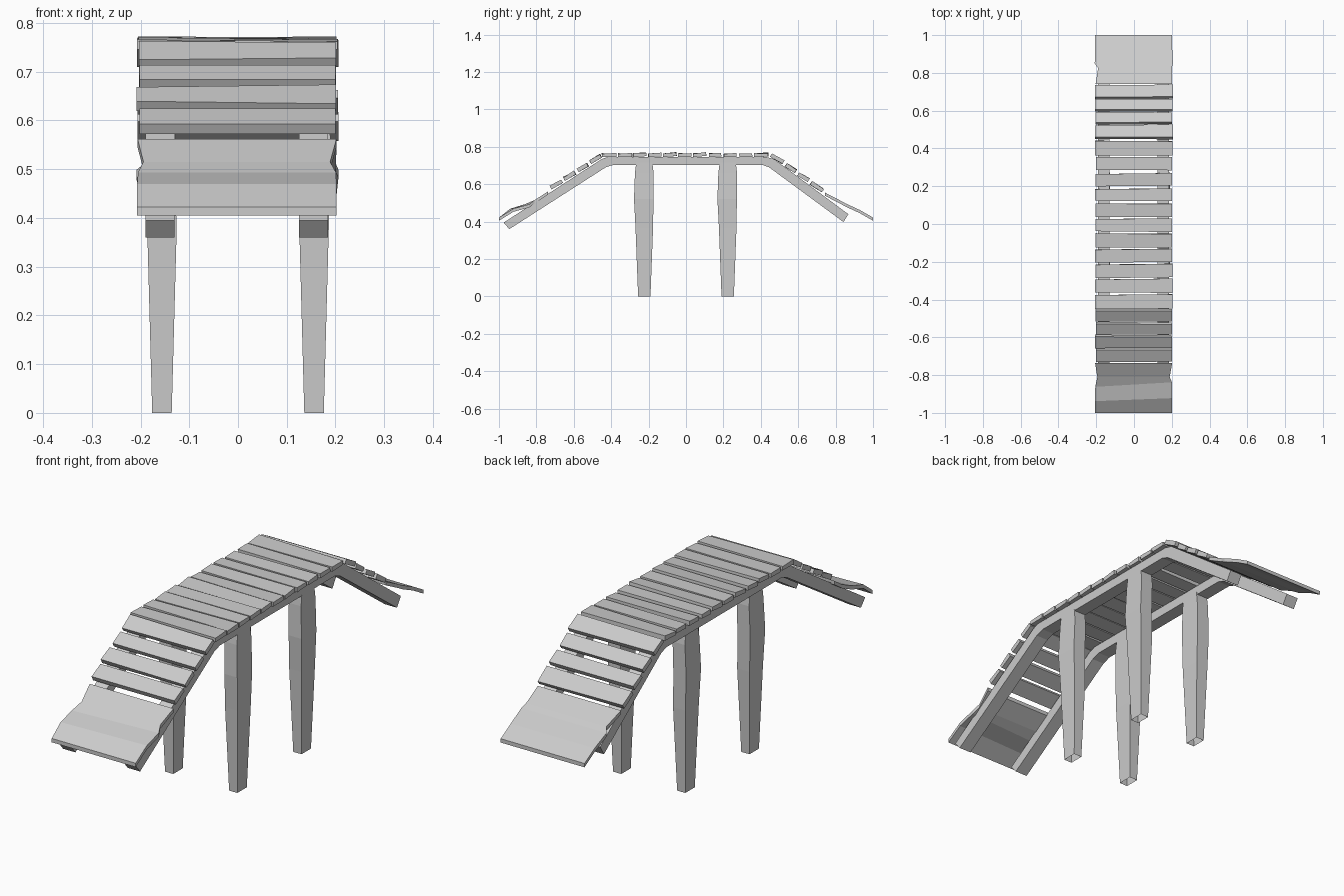
import bpy, bmesh, random

if "Cube" in bpy.data.objects:
    bpy.data.objects.remove(bpy.data.objects["Cube"])

random.seed(4)


def loft(name, rings, cap_start=True, cap_end=True):
    """Join equal-sized vertex rings into one flat-faced mesh."""
    bm = bmesh.new()
    vs = [[bm.verts.new(p) for p in r] for r in rings]
    n = len(rings[0])
    for a, b in zip(vs, vs[1:]):
        for i in range(n):
            j = (i + 1) % n
            bm.faces.new((a[i], a[j], b[j], b[i]))
    if cap_start:
        bm.faces.new(vs[0][::-1])
    if cap_end:
        bm.faces.new(vs[-1])
    bmesh.ops.recalc_face_normals(bm, faces=bm.faces)
    me = bpy.data.meshes.new(name)
    bm.to_mesh(me)
    bm.free()
    ob = bpy.data.objects.new(name, me)
    bpy.context.collection.objects.link(ob)
    return ob


# side rails: one bent profile (y, z), extruded across x
rail = [(-0.975, 0.395), (-0.945, 0.36), (-0.43, 0.69), (-0.39, 0.703),
        (0.41, 0.703), (0.445, 0.69), (0.842, 0.398), (0.868, 0.44),
        (0.47, 0.735), (0.43, 0.745), (-0.42, 0.745), (-0.45, 0.735)]
for side, x0, x1 in (("left", -0.19, -0.13), ("right", 0.125, 0.185)):
    loft(side + "_rail", [[(x, y, z) for y, z in rail] for x in (x0, x1)])

# legs: tapered, slightly crooked square posts, open at the foot
leg = [(0.0, 0.0, 0.0, 0.020, 0.033), (0.37, 0.0, 0.0, 0.030, 0.047),
       (0.52, 0.004, -0.003, 0.031, 0.052), (0.66, 0.0, 0.0, 0.030, 0.050),
       (0.715, 0.0, 0.0, 0.029, 0.043)]
for sx, xn in ((-1, "left"), (1, "right")):
    for sy, yn in ((-1, "front"), (1, "back")):
        rings = []
        for z, dx, dy, hx, hy in leg:
            cx, cy = sx * (0.156 + dx), sy * 0.223 + dy
            rings.append([(cx - hx, cy - hy, z), (cx + hx, cy - hy, z),
                          (cx + hx, cy + hy, z), (cx - hx, cy + hy, z)])
        loft(f"{yn}_{xn}_leg", rings, cap_start=False)


# planks: four-sided boards laid across x with uneven ends
def plank(name, y0, z0, y1, z1, t=0.021, wob=0.004):
    ny, nz = z0 - z1, y1 - y0
    d = (ny * ny + nz * nz) ** 0.5
    ny, nz = ny / d * t, nz / d * t
    rings = []
    for x in (-0.205, 0.203):
        r = lambda s=wob: random.uniform(-s, s)
        a, b, ta = r(), r(), r(0.003)
        x += r(0.003)
        rings.append([(x, y0 + a, z0), (x, y1 + b, z1),
                      (x, y1 + b + ny, z1 + nz + ta),
                      (x, y0 + a + ny, z0 + nz - ta)])
    loft(name, rings)


deck = [(-0.447, -0.375), (-0.362, -0.292), (-0.283, -0.213), (-0.203, -0.133),
        (-0.122, -0.052), (-0.040, 0.030), (0.041, 0.110), (0.121, 0.188),
        (0.200, 0.268), (0.284, 0.352), (0.367, 0.442)]
for i, (a, b) in enumerate(deck):
    lift = random.uniform(0, 0.007)
    plank(f"deck_plank_{i + 1}", a, 0.745, b, 0.745 + lift, 0.019)

for i, (a, b) in enumerate([(-0.718, -0.655), (-0.645, -0.587), (-0.574, -0.520),
                            (-0.506, -0.447)]):
    z = lambda y: 0.745 + 0.645 * (y + 0.445)
    plank(f"front_ramp_plank_{i + 1}", a, z(a) + 0.003, b, z(b) - 0.001)
for i, (a, b) in enumerate([(0.452, 0.513), (0.527, 0.580), (0.593, 0.648),
                            (0.660, 0.723)]):
    z = lambda y: 0.745 - 0.72 * (y - 0.455)
    plank(f"back_ramp_plank_{i + 1}", a, z(a), b, z(b) + 0.006)


# ramp ends: wide bent boards with chipped sides (y, top z, left x, right x, skew)
def ramp_end(name, sections, t=0.017):
    rings = []
    for y, z, xl, xr, sk in sections:
        rings.append([(xl, y - sk, z - t), (xr, y + sk, z - t),
                      (xr, y + sk, z), (xl, y - sk, z)])
    loft(name, rings)


ramp_end("front_ramp_end", [
    (-1.0, 0.422, -0.207, 0.202, 0), (-0.93, 0.470, -0.207, 0.202, 0.008),
    (-0.85, 0.493, -0.205, 0.201, 0.012), (-0.81, 0.515, -0.194, 0.189, 0),
    (-0.737, 0.562, -0.206, 0.202, 0)])
ramp_end("back_ramp_end", [
    (0.742, 0.556, -0.203, 0.202, 0), (0.825, 0.513, -0.190, 0.200, 0),
    (0.85, 0.499, -0.208, 0.206, 0), (0.93, 0.462, -0.206, 0.202, 0),
    (1.0, 0.422, -0.206, 0.202, 0)])
